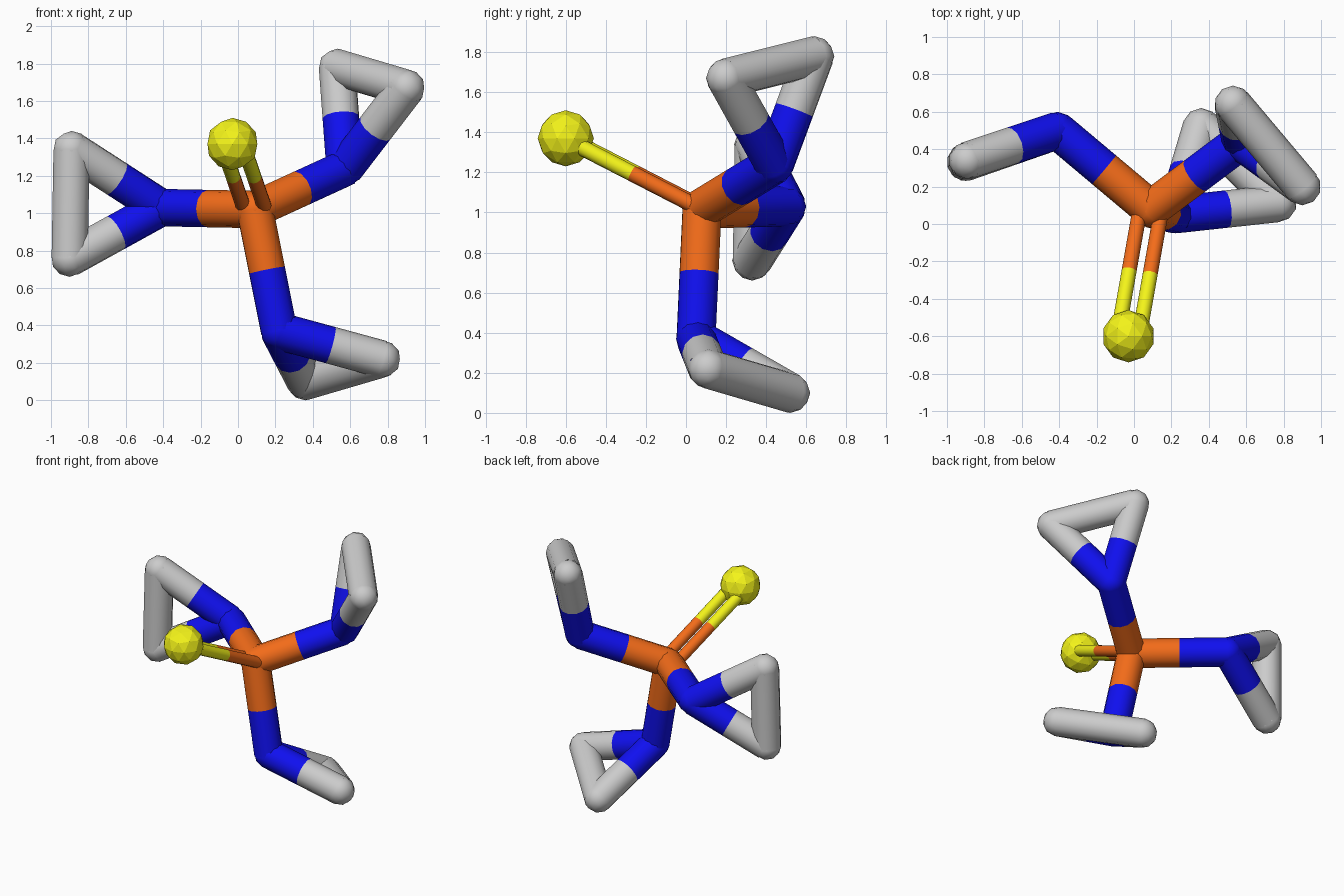
import bpy
from mathutils import Vector

if "Cube" in bpy.data.objects:
    bpy.data.objects.remove(bpy.data.objects["Cube"])

R = 0.1        # thick stick radius
THIN = 0.04    # double bond radius
SIDES = 12


def material(name, col):
    m = bpy.data.materials.new(name)
    m.diffuse_color = (*col, 1)
    m.use_nodes = True
    m.node_tree.nodes["Principled BSDF"].inputs["Base Color"].default_value = m.diffuse_color
    return m


ORANGE = material("orange", (0.9, 0.15, 0.01))
BLUE = material("blue", (0.005, 0.005, 0.87))
YELLOW = material("yellow", (0.9, 0.9, 0.01))
GREY = None


def finish(name, mat, smooth=True):
    ob = bpy.context.object
    ob.name = name
    if mat:
        ob.data.materials.append(mat)
    if smooth:
        bpy.ops.object.shade_smooth_by_angle(angle=0.7)
    return ob


def stick(name, a, b, mat, r=R):
    d = b - a
    bpy.ops.mesh.primitive_cylinder_add(vertices=SIDES, radius=r, depth=d.length,
                                        end_fill_type='NOTHING', location=(a + b) / 2,
                                        rotation=d.to_track_quat('Z', 'Y').to_euler())
    finish(name, mat)


def bond(name, a, b, mat_a, mat_b, r=R):
    # two half sticks, each in its atom's colour
    mid = (a + b) / 2
    if mat_a == mat_b:
        stick(name, a, b, mat_a, r)
    else:
        stick(name + "_near", a, mid, mat_a, r)
        stick(name + "_far", mid, b, mat_b, r)


def ball(name, p, mat, r=R, smooth=True):
    bpy.ops.mesh.primitive_ico_sphere_add(subdivisions=2, radius=r, location=p)
    finish(name, mat, smooth)


# central joint
centre = Vector((0.09, 0.08, 1.02))
ball("centre_joint", centre, ORANGE)

# three arms, each ending in a triangular ring: (hub, corner, corner)
arms = {
    "left": ((-0.41, 0.50, 1.03), (-0.89, 0.34, 1.34), (-0.90, 0.33, 0.76)),
    "lower": ((0.22, 0.05, 0.37), (0.77, 0.11, 0.22), (0.36, 0.52, 0.10)),
    "upper": ((0.57, 0.44, 1.24), (0.53, 0.64, 1.78), (0.90, 0.20, 1.67)),
}
for name, pts in arms.items():
    hub, c1, c2 = map(Vector, pts)
    bond(name + "_arm", centre, hub, ORANGE, BLUE)
    bond(name + "_ring_side_a", hub, c1, BLUE, GREY)
    bond(name + "_ring_side_b", hub, c2, BLUE, GREY)
    bond(name + "_ring_edge", c1, c2, GREY, GREY)
    ball(name + "_hub_joint", hub, BLUE)
    ball(name + "_corner_a", c1, GREY)
    ball(name + "_corner_b", c2, GREY)

# yellow ball on a double stick
tip = Vector((-0.03, -0.60, 1.37))
ball("yellow_ball", tip, YELLOW, 0.14, smooth=False)
side = (tip - centre).cross(Vector((0, 0, 1))).normalized() * 0.057
for label, s in (("a", 1), ("b", -1)):
    bond("double_stick_" + label, centre + side * s, tip + side * s, ORANGE, YELLOW, THIN)
